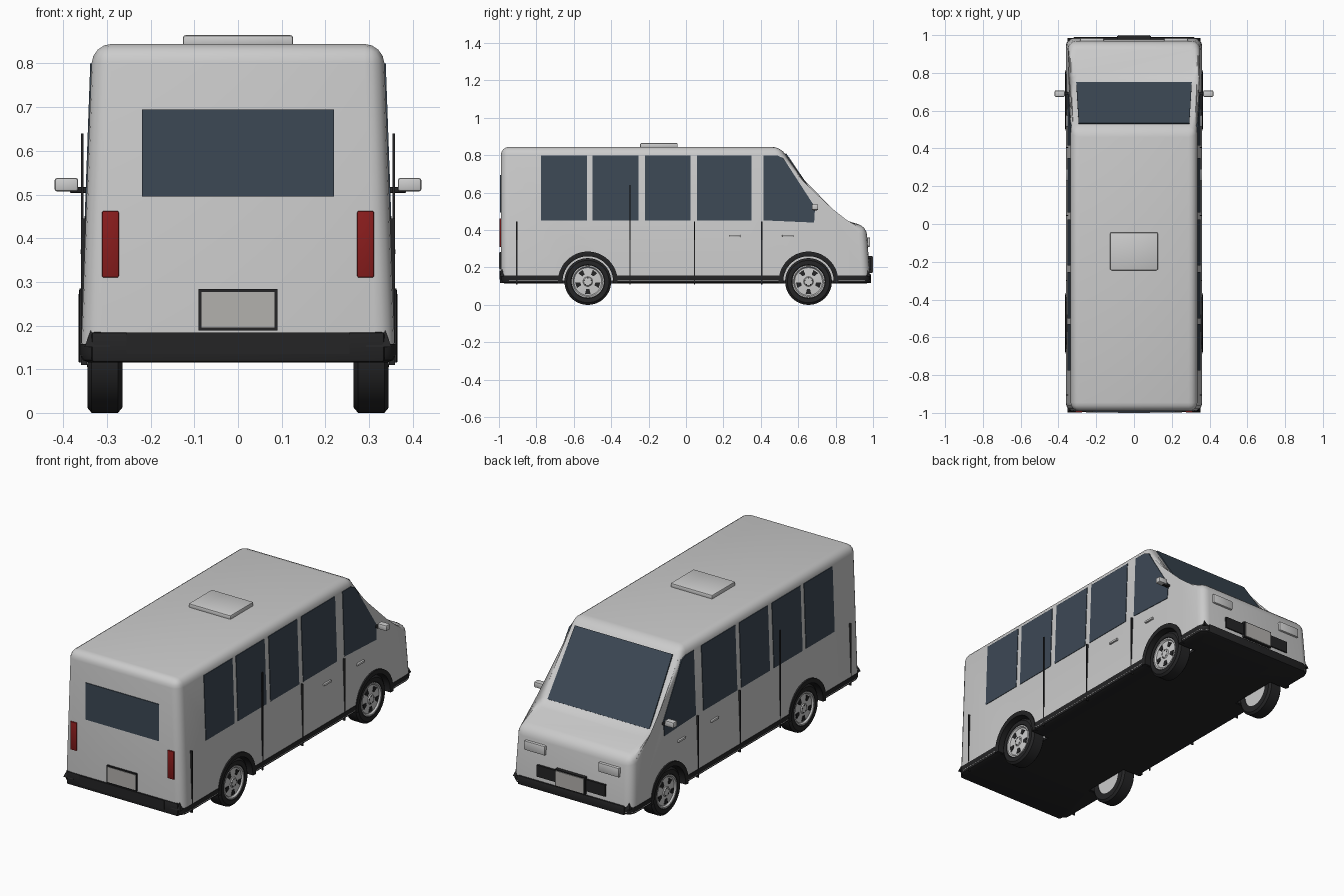
import bpy, bmesh
from math import pi, cos, sin
from mathutils import Matrix

if "Cube" in bpy.data.objects:
    bpy.data.objects.remove(bpy.data.objects["Cube"])


def material(name, r, g, b):
    m = bpy.data.materials.new(name)
    m.diffuse_color = (r, g, b, 1)
    m.use_nodes = True
    m.node_tree.nodes["Principled BSDF"].inputs["Base Color"].default_value = m.diffuse_color
    return m


BLACK = material("black_trim", 0.018, 0.018, 0.019)
GLASS = material("dark_glass", 0.045, 0.065, 0.09)
RED = material("red_lens", 0.25, 0.012, 0.012)
PALE = material("pale_metal", 0.65, 0.65, 0.65)
PLATE = material("plate", 0.45, 0.44, 0.42)


def finish(name, bm, mat=None, smooth=True):
    bmesh.ops.recalc_face_normals(bm, faces=bm.faces)
    me = bpy.data.meshes.new(name)
    bm.to_mesh(me)
    bm.free()
    ob = bpy.data.objects.new(name, me)
    bpy.context.collection.objects.link(ob)
    if mat:
        me.materials.append(mat)
    if smooth:
        shade(ob)
    return ob


def shade(ob):
    bpy.ops.object.select_all(action='DESELECT')
    ob.select_set(True)
    bpy.context.view_layer.objects.active = ob
    bpy.ops.object.shade_smooth_by_angle(angle=0.6)


def add_box(bm, x, y, z):
    size = [b - a for a, b in (x, y, z)]
    mid = [(a + b) / 2 for a, b in (x, y, z)]
    mat = Matrix.Translation(mid) @ Matrix.Diagonal((*size, 1))
    return bmesh.ops.create_cube(bm, size=1, matrix=mat)


def box(name, x, y, z, mat=None, bevel=0.0, mirror=False):
    bm = bmesh.new()
    add_box(bm, x, y, z)
    if mirror:
        add_box(bm, (-x[1], -x[0]), y, z)
    if bevel:
        bmesh.ops.bevel(bm, geom=bm.edges[:], offset=bevel, segments=2,
                        profile=0.5, affect='EDGES')
    return finish(name, bm, mat)


def add_loft(bm, rings, closed=False):
    """Skin rings of points; cap the ends unless the rings form a loop."""
    vs = [[bm.verts.new(p) for p in r] for r in rings]
    n = len(vs[0])
    pairs = list(zip(vs, vs[1:])) + ([(vs[-1], vs[0])] if closed else [])
    for a, b in pairs:
        for i in range(n):
            bm.faces.new((a[i], a[(i + 1) % n], b[(i + 1) % n], b[i]))
    if not closed:
        bm.faces.new(vs[0])
        bm.faces.new(vs[-1])


def side_x(z):
    """Half width of the tapering body at height z."""
    return 0.36 - 0.036 * (z - 0.115)


def side_panel(name, pts, mat, out=0.003, deep=0.012):
    bm = bmesh.new()
    for s in (-1, 1):
        add_loft(bm, [[(s * (side_x(z) + d), y, z) for y, z in pts] for d in (-deep, out)])
    return finish(name, bm, mat, False)


def circle(x, r, cy, cz, n=48):
    return [(x, cy + r * cos(2 * pi * i / n), cz + r * sin(2 * pi * i / n)) for i in range(n)]


WHEELS = {"rear": -0.525, "front": 0.655}
HUB_Z = 0.125

# Body shell: side profile across the tapered width, rounded except underneath
profile = [(-0.99, 0.115), (-0.99, 0.845), (0.505, 0.845),
           (0.755, 0.475), (0.965, 0.42), (0.985, 0.115)]
bm = bmesh.new()
add_loft(bm, [[(s * side_x(z), y, z) for y, z in profile] for s in (-1, 1)])
bmesh.ops.bevel(bm, geom=[e for e in bm.edges if any(v.co.z > 0.2 for v in e.verts)],
                offset=0.045, segments=4, profile=0.5, affect='EDGES')
for v in bm.verts:
    v.co.z = max(v.co.z, 0.13)
body = finish("body", bm, smooth=False)

# Lower black sill and floor
bm = bmesh.new()
add_box(bm, (-0.361, 0.361), (-0.992, 0.986), (0.115, 0.158))
up = [e for e in bm.edges if abs(e.verts[0].co.z - e.verts[1].co.z) > 0.01]
bmesh.ops.bevel(bm, geom=up, offset=0.045, segments=4, profile=0.5, affect='EDGES')
low = [e for e in bm.edges if all(v.co.z < 0.12 for v in e.verts)]
bmesh.ops.bevel(bm, geom=low, offset=0.02, segments=2, profile=0.5, affect='EDGES')
sill = finish("lower_sill", bm, BLACK, False)

# Wheel wells cut out of body and sill
bm = bmesh.new()
for y in WHEELS.values():
    for s in (-1, 1):
        add_loft(bm, [circle(s * x, 0.145, y, HUB_Z) for x in (0.255, 0.45)])
cutter = finish("well_cutter", bm, smooth=False)
cutter.hide_render = True
for ob in (body, sill):
    mod = ob.modifiers.new("wells", 'BOOLEAN')
    mod.object = cutter
    mod.operation = 'DIFFERENCE'
    mod.solver = 'EXACT'
    bpy.context.view_layer.objects.active = ob
    bpy.ops.object.modifier_apply(modifier="wells")
    shade(ob)
bpy.data.objects.remove(cutter)

# Wheels and arches
for end, cy in WHEELS.items():
    for side, s in (("left", -1), ("right", 1)):
        tag = f"{end}_{side}"
        # Tyre
        sec = [(0.265, 0.08), (0.265, 0.113), (0.275, 0.125), (0.335, 0.125),
               (0.345, 0.113), (0.345, 0.09), (0.335, 0.084), (0.30, 0.08)]
        bm = bmesh.new()
        add_loft(bm, [circle(s * x, r, cy, HUB_Z) for x, r in sec], True)
        finish(tag + "_tyre", bm, BLACK)
        # Rim disc with a raised lip and hub
        sec = [(0.268, 0.082), (0.344, 0.087), (0.344, 0.08), (0.336, 0.074),
               (0.339, 0.026), (0.344, 0.022), (0.344, 0.008)]
        bm = bmesh.new()
        add_loft(bm, [circle(s * x, r, cy, HUB_Z) for x, r in sec])
        finish(tag + "_rim", bm, PALE)
        # Five openings between the spokes, and wheel nuts
        bm = bmesh.new()
        for k in range(5):
            a = -pi / 2 + k * 2 * pi / 5
            slot = [(0.04, -0.008), (0.066, -0.015), (0.066, 0.015), (0.04, 0.008)]
            nut = [(0.017, -0.003), (0.022, -0.003), (0.022, 0.003), (0.017, 0.003)]
            for pts, turn, x1 in ((slot, 0, 0.3405), (nut, pi / 5, 0.3455)):
                c, n = cos(a + turn), sin(a + turn)
                add_loft(bm, [[(s * x, cy + r * c - t * n, HUB_Z + r * n + t * c)
                               for r, t in pts] for x in (0.33, x1)])
        finish(tag + "_rim_openings", bm, BLACK, False)
        # Arch trim lining the well
        rings = []
        for i in range(33):
            a = -0.06 + i * (pi + 0.12) / 32
            rings.append([(s * x, cy + r * cos(a), HUB_Z + r * sin(a)) for x, r in
                          ((0.25, 0.135), (0.362, 0.135), (0.365, 0.145),
                           (0.363, 0.16), (0.34, 0.16), (0.25, 0.147))])
        bm = bmesh.new()
        add_loft(bm, rings)
        finish(tag + "_arch", bm, BLACK)

# Side windows
for i, (a, b) in enumerate([(-0.775, -0.53), (-0.50, -0.255), (-0.22, 0.025), (0.06, 0.35)]):
    side_panel(f"side_window_{i + 1}", [(a, 0.45), (b, 0.45), (b, 0.80), (a, 0.80)], GLASS)
side_panel("cab_window", [(0.415, 0.452), (0.685, 0.44), (0.69, 0.522), (0.52, 0.785),
                          (0.485, 0.80), (0.415, 0.80)], GLASS)

# Windscreen lying on the slope, and rear window
bm = bmesh.new()
add_loft(bm, [[(-0.293, 0.531 + d, 0.808 + d), (0.293, 0.531 + d, 0.808 + d),
               (0.306, 0.748 + d, 0.487 + d), (-0.306, 0.748 + d, 0.487 + d)]
              for d in (-0.01, 0.004)])
finish("windscreen", bm, GLASS, False)
box("rear_window", (-0.22, 0.22), (-0.994, -0.97), (0.495, 0.695), GLASS)

# Door seams and handles
for i, (y, top) in enumerate([(-0.905, 0.445), (-0.30, 0.64), (0.045, 0.445), (0.405, 0.445)]):
    box(f"door_seam_{i + 1}", (0.346 if top < 0.5 else 0.354, 0.36), (y - 0.003, y + 0.003),
        (0.11, top), BLACK, mirror=True)
for i, y in enumerate((0.26, 0.545)):
    box(f"door_handle_{i + 1}", (0.345, 0.361), (y - 0.031, y + 0.031), (0.363, 0.375),
        None, 0.003, True)

# Roof hatch
box("roof_hatch", (-0.126, 0.126), (-0.245, -0.045), (0.838, 0.865), None, 0.006)

# Mirrors
box("mirror_arm", (0.335, 0.385), (0.682, 0.70), (0.504, 0.517), BLACK, 0.002, True)
box("mirror_head", (0.366, 0.42), (0.673, 0.707), (0.507, 0.538), None, 0.006, True)

# Bumpers with pointed corner caps
box("rear_bumper", (-0.335, 0.335), (-0.995, -0.955), (0.116, 0.185), BLACK, 0.006)
box("rear_step", (-0.255, 0.255), (-0.998, -0.96), (0.135, 0.184), BLACK)
box("front_bumper", (-0.32, 0.32), (0.94, 0.99), (0.116, 0.165), BLACK, 0.006)
bm = bmesh.new()
for x in (-0.322, 0.322):
    for y in (-0.967, 0.955):
        bmesh.ops.create_cone(bm, cap_ends=True, segments=4, radius1=0.042, radius2=0.002,
                              depth=0.075,
                              matrix=Matrix.Translation((x, y, 0.188))
                              @ Matrix.Rotation(pi / 4, 4, 'Z'))
finish("bumper_corners", bm, BLACK, False)

# Rear lamps and number plate
box("tail_lamps", (0.273, 0.311), (-0.997, -0.95), (0.31, 0.462), RED, 0.003, True)
box("rear_plate_frame", (-0.09, 0.09), (-0.998, -0.97), (0.189, 0.284), BLACK)
box("rear_plate", (-0.084, 0.084), (-1.0, -0.98), (0.195, 0.277), PLATE)

# Headlamps, grille and front plate
box("headlamps", (0.16, 0.285), (0.93, 0.984), (0.31, 0.36), PALE, 0.004, True)
box("grille", (-0.205, 0.205), (0.94, 0.988), (0.187, 0.25), BLACK)
box("front_plate_frame", (-0.09, 0.09), (0.95, 0.996), (0.17, 0.262), BLACK)
box("front_plate", (-0.084, 0.084), (0.96, 1.0), (0.176, 0.256), PLATE)
